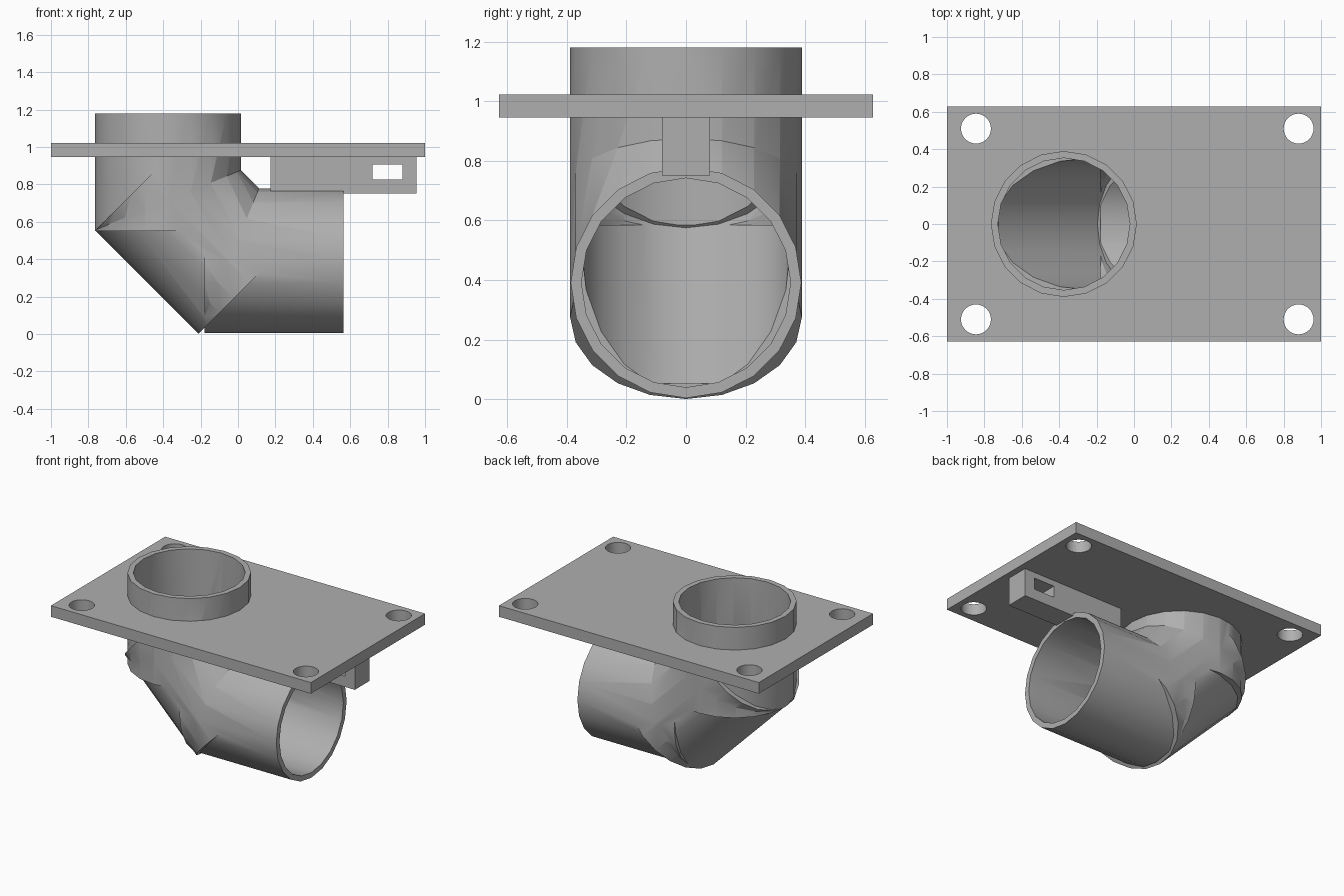
import bpy
from math import radians
from mathutils import Vector

default = bpy.data.objects.get("Cube")
if default:
    bpy.data.objects.remove(default, do_unlink=True)

grey = bpy.data.materials.new("plain grey")
grey.use_nodes = True
colour = (0.43, 0.43, 0.43, 1)
grey.diffuse_color = colour
grey.node_tree.nodes["Principled BSDF"].inputs["Base Color"].default_value = colour


def cylinder(name, start, end, radius, sides=20):
    a, b = Vector(start), Vector(end)
    axis = b - a
    bpy.ops.mesh.primitive_cylinder_add(
        vertices=sides, radius=radius, depth=axis.length, location=(a + b) / 2,
        rotation=axis.to_track_quat('Z', 'Y').to_euler())
    obj = bpy.context.object
    obj.name = name
    obj.data.materials.append(grey)
    return obj


def box(name, low, high):
    a, b = Vector(low), Vector(high)
    bpy.ops.mesh.primitive_cube_add(size=1, location=(a + b) / 2)
    obj = bpy.context.object
    obj.name = name
    obj.scale = b - a
    obj.data.materials.append(grey)
    return obj


def combine(target, tool, operation):
    tool.hide_render = True
    bpy.context.view_layer.update()
    mod = target.modifiers.new(operation.lower(), 'BOOLEAN')
    mod.operation = operation
    mod.solver = 'EXACT'
    mod.object = tool
    bpy.ops.object.select_all(action='DESELECT')
    target.select_set(True)
    bpy.context.view_layer.objects.active = target
    bpy.ops.object.modifier_apply(modifier=mod.name)
    bpy.data.objects.remove(tool, do_unlink=True)


def diagonal(t):
    # point on the sloping pipe axis, where x + z is constant
    total, diff = 0.34, t * 2 ** 0.5
    return ((total + diff) / 2, 0, (total - diff) / 2)


# elbow pipe: upright, sloping and level lengths joined
pipe_x, level_z = -0.375, 0.391
elbow = cylinder("elbow_pipe", (pipe_x, 0, 0.55), (pipe_x, 0, 1.18), 0.39)
combine(elbow, cylinder("slope", diagonal(-0.93), diagonal(-0.15), 0.389), 'UNION')
combine(elbow, cylinder("level", (-0.18, 0, level_z), (0.565, 0, level_z), 0.387), 'UNION')

# matching bores through the elbow
bore = 0.353
combine(elbow, cylinder("bore_up", (pipe_x, 0, 0.585), (pipe_x, 0, 1.4), bore), 'DIFFERENCE')
combine(elbow, cylinder("bore_slope", diagonal(-0.925), diagonal(-0.165), bore - 0.001), 'DIFFERENCE')
combine(elbow, cylinder("bore_level", (-0.18, 0, level_z), (0.8, 0, level_z), bore - 0.002), 'DIFFERENCE')

# mounting plate with pipe opening and corner screw holes
plate = box("mounting_plate", (-1, -0.628, 0.945), (1, 0.628, 1.022))
combine(plate, cylinder("opening", (pipe_x, 0, 0.8), (pipe_x, 0, 1.2), 0.372), 'DIFFERENCE')
for x in (-0.845, 0.88):
    for y in (-0.51, 0.51):
        combine(plate, cylinder("screw_hole", (x, y, 0.8), (x, y, 1.2), 0.08, 32), 'DIFFERENCE')

# support rib with a slot through it
rib = box("support_rib", (0.175, -0.08, 0.75), (0.955, 0.08, 0.946))
combine(rib, box("slot", (0.72, -0.2, 0.825), (0.88, 0.2, 0.905)), 'DIFFERENCE')

# smooth round walls, keep hard edges
bpy.ops.object.select_all(action='DESELECT')
for obj in (elbow, plate, rib):
    obj.select_set(True)
bpy.context.view_layer.objects.active = elbow
bpy.ops.object.shade_smooth_by_angle(angle=radians(30))
